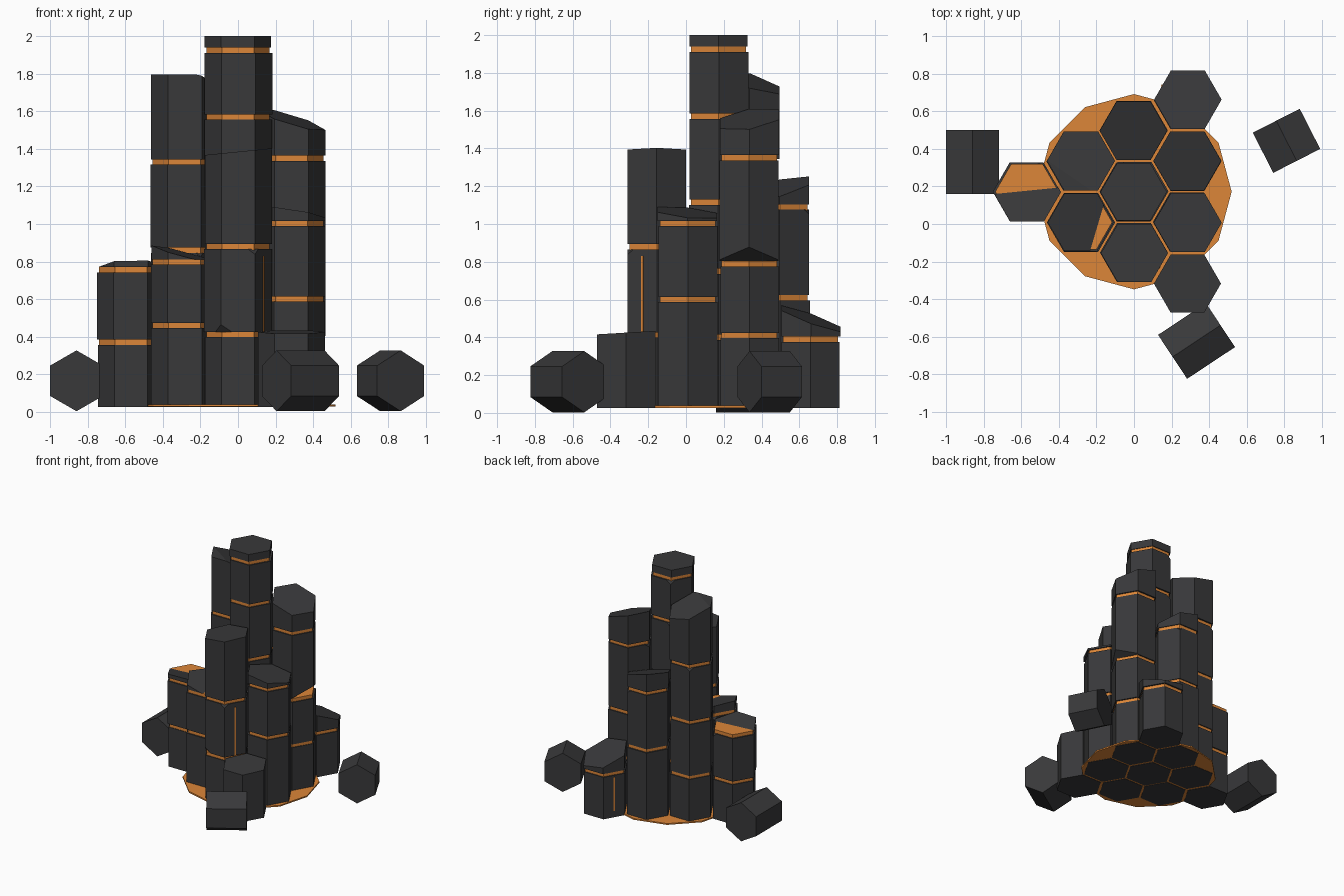
import bpy, bmesh, math, random
from mathutils import Vector, Matrix

if "Cube" in bpy.data.objects:
    bpy.data.objects.remove(bpy.data.objects["Cube"])

random.seed(4)
R = 0.182            # column radius
DX, DY, Y0 = 0.285, 0.325, 0.172
BAND = 0.014         # half height of a glowing joint


def material(name, rgb):
    m = bpy.data.materials.new(name)
    m.diffuse_color = (*rgb, 1)
    m.use_nodes = True
    m.node_tree.nodes["Principled BSDF"].inputs["Base Color"].default_value = m.diffuse_color
    return m


STONE = material("dark_stone", (0.04, 0.04, 0.042))
GLOW = material("orange_glow", (0.72, 0.24, 0.04))


def finish(bm, name, mat):
    bmesh.ops.recalc_face_normals(bm, faces=bm.faces[:])
    me = bpy.data.meshes.new(name)
    bm.to_mesh(me)
    bm.free()
    me.materials.append(mat)
    ob = bpy.data.objects.new(name, me)
    bpy.context.collection.objects.link(ob)
    return ob


def prism(bm, r, x, y, z0, z1, sides=6):
    # first vertex points along +x
    lo = [bm.verts.new((x + r * math.cos(a), y + r * math.sin(a), z0))
          for a in (math.tau * i / sides for i in range(sides))]
    hi = [bm.verts.new((v.co.x, v.co.y, z1)) for v in lo]
    bm.faces.new(lo[::-1])
    bm.faces.new(hi)
    for i in range(sides):
        j = (i + 1) % sides
        bm.faces.new((lo[i], lo[j], hi[j], hi[i]))


def cut(bm, co, no):
    # remove everything on the normal's side and close the hole
    bmesh.ops.bisect_plane(bm, geom=bm.verts[:] + bm.edges[:] + bm.faces[:], dist=1e-5,
                           plane_co=co, plane_no=no, clear_outer=True)
    bmesh.ops.holes_fill(bm, edges=[e for e in bm.edges if e.is_boundary], sides=0)


def chip(bm, x, y, z, angle, depth, rise):
    # break a corner off the lower (rise > 0) or upper (rise < 0) end of a block
    d = Vector((math.cos(angle), math.sin(angle), 0))
    p = Vector((x, y, z)) + d * (R - depth)
    cut(bm, p, (d.x * abs(rise), d.y * abs(rise), -depth if rise > 0 else depth))


def column(name, col, row, joints, top, slope=(0, 0), limit=None, chips={}):
    x, y = col * DX, Y0 + row * DY
    levels = [0.025] + joints
    for i, z in enumerate(levels):
        last = i == len(levels) - 1
        z0 = z if i == 0 else z + BAND
        z1 = (limit or top + 0.2) if last else levels[i + 1] - BAND
        r = R - random.uniform(0, 0.006)
        bm = bmesh.new()
        prism(bm, r, x + random.uniform(-.003, .003), y + random.uniform(-.003, .003), z0, z1)
        if last:
            cut(bm, (x, y, top), (-slope[0], -slope[1], 1))
        elif i:
            chip(bm, x, y, z1, random.randrange(6) * math.pi / 3, 0.02, -0.03)
        if i in chips:
            chip(bm, x, y, z0, *chips[i])
        finish(bm, f"{name}_block_{i + 1}", STONE)
        if i:
            bm = bmesh.new()
            prism(bm, R - 0.013, x, y, z - BAND - 0.004, z + BAND)
            finish(bm, f"{name}_glow_joint_{i}", GLOW)


# hexagonal columns on a honeycomb grid
column("centre_column", 0, 0, [0.40, 0.75, 1.115, 1.57, 1.925], 2.0, limit=2.0)
column("back_left_column", -1, 0.5, [0.40, 0.86, 1.33], 1.76, (-0.22, -0.32), 1.797)
column("back_right_column", 1, 0.5, [0.41, 0.79, 1.35], 1.555, (-0.3, 0.15),
       chips={2: (0.0, 0.1, 0.075)})
column("right_column", 1, -0.5, [0.60, 1.003], 1.06, (-0.15, -0.1))
column("front_column", 0, -1, [0.412, 0.88], 1.385, (0.1, 0), 1.402,
       chips={1: (-2 * math.pi / 3, 0.03, 0.04)})
column("back_column", 0, 1, [0.61, 1.09], 1.19, (-0.25, 0.25))
column("left_column", -1, -0.5, [0.46, 0.798], 0.838, (-0.27, 0.08))
column("far_left_column", -2, 0, [0.37, 0.757], 0.772, (0.02, -0.2))
column("back_corner_column", 1, 1.5, [0.39], 0.5, (-0.15, -0.36))
column("front_corner_column", 1, -1.5, [], 0.425, (0, 0.06))

# glowing disc under the columns
bm = bmesh.new()
prism(bm, 0.52, 0, Y0, 0.027, 0.038, 12)
finish(bm, "glow_disc", GLOW)


def crack(name, col, row, degrees, z0, z1):
    # thin glowing strip on one column face
    bm = bmesh.new()
    a = math.radians(degrees)
    d = R * math.cos(math.pi / 6) - 0.001
    m = (Matrix.Translation((col * DX + d * math.cos(a), Y0 + row * DY + d * math.sin(a), (z0 + z1) / 2))
         @ Matrix.Rotation(a, 4, 'Z') @ Matrix.Diagonal((0.008, 0.012, z1 - z0, 1)))
    bmesh.ops.create_cube(bm, size=1, matrix=m)
    finish(bm, name, GLOW)


crack("front_crack", 0, -1, -30, 0.30, 0.83)
crack("back_crack", 1, 1.5, 150, 0.08, 0.36)


def boulder(name, x, y, axis_degrees, length):
    # fallen hexagonal piece lying on its edge
    bm = bmesh.new()
    prism(bm, 0.162, 0, 0, -length / 2, length / 2)
    bm.transform(Matrix.Translation((x, y, 0.165))
                 @ Matrix.Rotation(math.radians(axis_degrees), 4, 'Z')
                 @ Matrix.Rotation(math.radians(90), 4, 'Y'))
    finish(bm, name, STONE)


boulder("left_boulder", -0.86, 0.33, 90, 0.34)
boulder("right_boulder", 0.812, 0.443, -63, 0.24)
boulder("front_boulder", 0.333, -0.623, 33.5, 0.306)
